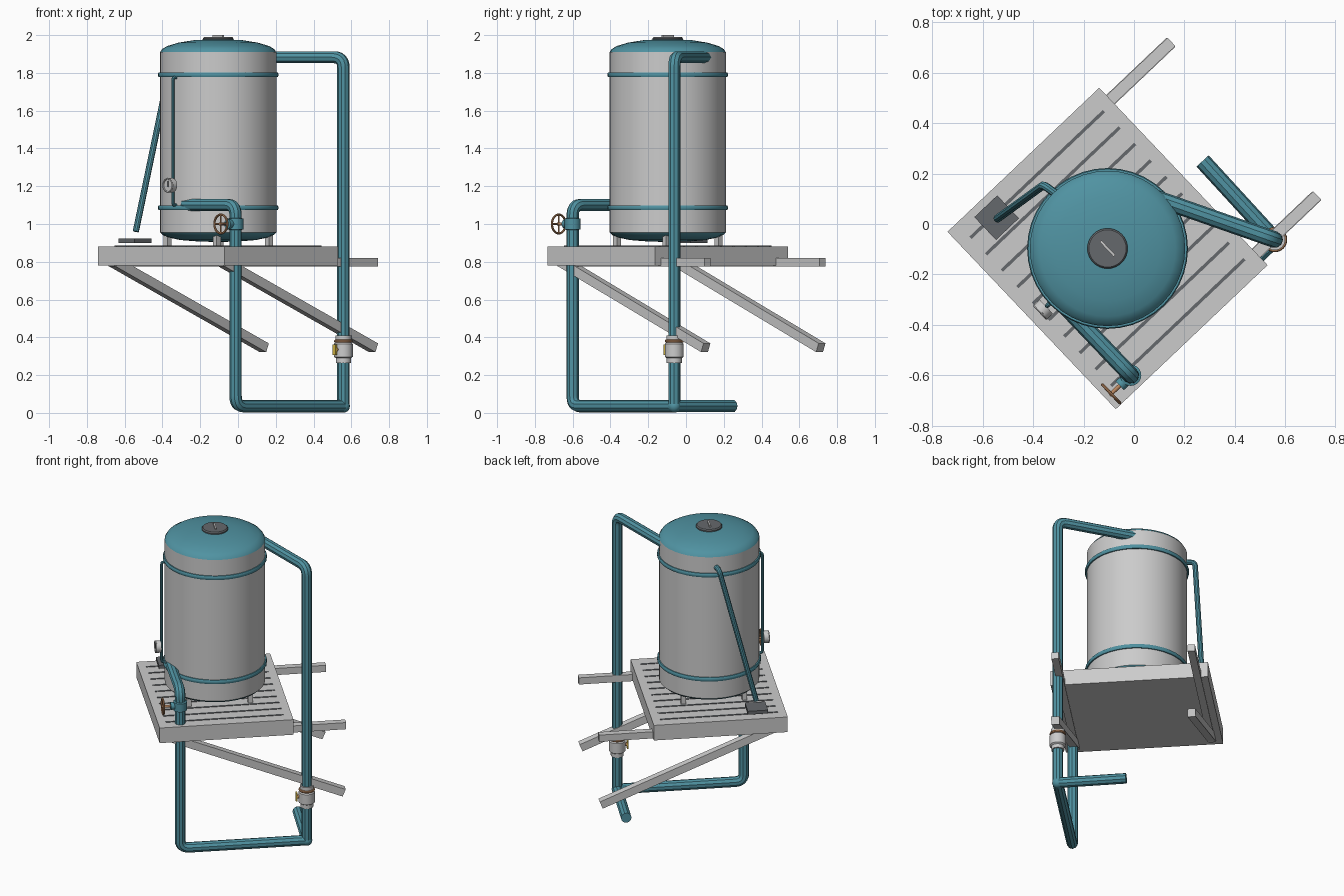
import bpy, bmesh, math
from mathutils import Vector

if "Cube" in bpy.data.objects:
    bpy.data.objects.remove(bpy.data.objects["Cube"])

# Platform frame: u runs towards the wall, v along the platform
ANG = math.radians(43.5)
U = Vector((math.cos(ANG), math.sin(ANG), 0))
V = Vector((math.sin(ANG), -math.cos(ANG), 0))
C = Vector((-0.105, -0.097, 0))


def L(u, v, z):
    return C + U * u + V * v + Vector((0, 0, z))


def material(name, rgb):
    m = bpy.data.materials.new(name)
    m.diffuse_color = (*rgb, 1)
    m.use_nodes = True
    m.node_tree.nodes["Principled BSDF"].inputs["Base Color"].default_value = m.diffuse_color
    return m


TEAL = material("teal_paint", (0.08, 0.29, 0.36))
DARK = material("dark_steel", (0.13, 0.14, 0.15))
COPPER = material("copper", (0.5, 0.25, 0.12))
YELLOW = material("yellow", (0.7, 0.5, 0.06))


def finish(o, name, mat=None, smooth=True):
    o.name = name
    if mat:
        o.data.materials.append(mat)
    if smooth:
        bpy.ops.object.select_all(action='DESELECT')
        o.select_set(True)
        bpy.context.view_layer.objects.active = o
        bpy.ops.object.shade_smooth_by_angle(angle=math.radians(35))
    return o


def box(name, loc, size, mat=None, axis=None):
    bpy.ops.mesh.primitive_cube_add(size=1, location=loc)
    o = bpy.context.object
    o.scale = size
    if axis is None:
        o.rotation_euler.z = ANG
    else:
        o.rotation_euler = axis.to_track_quat('X', 'Z').to_euler()
    return finish(o, name, mat, False)


def beam(name, a, b, w, mat=None):
    return box(name, (a + b) / 2, ((b - a).length, w, w), mat, b - a)


def rod(name, a, b, r, mat=None, n=20):
    a, b = Vector(a), Vector(b)
    bpy.ops.mesh.primitive_cylinder_add(vertices=n, radius=r, depth=(b - a).length, location=(a + b) / 2,
                                        rotation=(b - a).to_track_quat('Z', 'Y').to_euler())
    return finish(bpy.context.object, name, mat)


def ring(name, loc, R, r, mat, axis=Vector((0, 0, 1)), n=40):
    bpy.ops.mesh.primitive_torus_add(major_radius=R, minor_radius=r, major_segments=n, minor_segments=8,
                                     location=loc, rotation=axis.to_track_quat('Z', 'Y').to_euler())
    return finish(bpy.context.object, name, mat)


def lathe(name, centre, profile, mat=None, n=40):
    bm = bmesh.new()
    vs = [bm.verts.new((r, 0, z)) for r, z in profile]
    es = [bm.edges.new(p) for p in zip(vs, vs[1:])]
    bmesh.ops.spin(bm, geom=vs + es, cent=(0, 0, 0), axis=(0, 0, 1), angle=2 * math.pi, steps=n)
    bmesh.ops.remove_doubles(bm, verts=bm.verts, dist=1e-5)
    bmesh.ops.recalc_face_normals(bm, faces=bm.faces)
    me = bpy.data.meshes.new(name)
    bm.to_mesh(me)
    bm.free()
    o = bpy.data.objects.new(name, me)
    o.location = centre
    bpy.context.collection.objects.link(o)
    return finish(o, name, mat)


def pipe(name, pts, r, bend=0.055, mat=TEAL):
    # Round tube along a path with filleted corners
    pts = [Vector(p) for p in pts]
    path = [pts[0]]
    for p, q, s in zip(pts, pts[1:], pts[2:]):
        a, b = q + (p - q).normalized() * bend, q + (s - q).normalized() * bend
        for i in range(7):
            t = i / 6
            path.append(a * (1 - t) ** 2 + q * 2 * t * (1 - t) + b * t * t)
    path.append(pts[-1])
    cu = bpy.data.curves.new(name, 'CURVE')
    cu.dimensions = '3D'
    cu.bevel_depth, cu.bevel_resolution, cu.use_fill_caps = r, 3, True
    sp = cu.splines.new('POLY')
    sp.points.add(len(path) - 1)
    for k, p in zip(sp.points, path):
        k.co = (*p, 1)
    o = bpy.data.objects.new(name, cu)
    bpy.context.collection.objects.link(o)
    bpy.ops.object.select_all(action='DESELECT')
    o.select_set(True)
    bpy.context.view_layer.objects.active = o
    bpy.ops.object.convert(target='MESH')
    return finish(bpy.context.object, name, mat)


# Tank shell, domed ends and bands
lathe("tank_shell", C, [(0.308, 0.955), (0.308, 1.91)])
lathe("tank_top_dome", C, [(0.308, 1.908), (0.298, 1.925), (0.27, 1.942), (0.21, 1.96), (0.13, 1.973), (0, 1.98)], TEAL)
lathe("tank_bottom_dome", C, [(0.308, 0.957), (0.295, 0.942), (0.26, 0.928), (0.2, 0.915), (0.1, 0.907), (0, 0.905)], TEAL)
for i, z in enumerate((1.086, 1.79)):
    lathe(f"tank_band_{i}", C, [(0.3, z - 0.013), (0.315, z - 0.013), (0.319, z - 0.006), (0.319, z + 0.006),
                                (0.315, z + 0.013), (0.3, z + 0.013)], TEAL)

# Hatch with handle
lathe("hatch_cover", C, [(0.08, 1.96), (0.08, 1.983), (0.074, 1.99), (0, 1.99)], DARK, 32)
box("hatch_handle", L(0, 0, 1.994), (0.01, 0.08, 0.012))

# Tank legs
for i, (a, b) in enumerate(((1, 1), (1, -1), (-1, 1), (-1, -1))):
    box(f"tank_leg_{i}", L(0.19 * a, 0.19 * b, 0.925), (0.03, 0.03, 0.1))

# Platform with slot strips
box("platform", L(0, 0, 0.831), (0.83, 0.97, 0.102))
for i in range(10):
    box(f"platform_slot_{i}", L(0, -0.405 + 0.09 * i, 0.881), (0.73, 0.013, 0.008), DARK)

# Wall bracket arms and struts
for side, v in (("left", -0.42), ("right", 0.42)):
    beam(f"{side}_bracket_arm", L(-0.38, v, 0.797), L(0.748, v, 0.797), 0.045)
    beam(f"{side}_bracket_strut", L(-0.36, v, 0.797), L(0.735, v, 0.345), 0.05)

# Main pipes
R = 0.033
VX, VY = 0.558, -0.062
pipe("outlet_pipe", [(-0.28, -0.32, 1.1), (-0.013, -0.6, 1.1), (-0.013, -0.6, 0.036), (VX, VY, 0.036)], R)
pipe("overflow_pipe", [(0.08, 0.105, 1.883), (VX, VY, 1.883), (VX, VY, 0.036)], R)
pipe("drain_pipe", [(VX, VY, 0.036), (0.272, 0.25, 0.036)], R)
bpy.ops.mesh.primitive_uv_sphere_add(segments=16, ring_count=10, radius=0.0345, location=(VX, VY, 0.036))
finish(bpy.context.object, "pipe_joint", TEAL)

# Ball valve on the overflow pipe
lathe("ball_valve_body", (VX, VY, 0), [(0.03, 0.265), (0.04, 0.265), (0.04, 0.29), (0.05, 0.297), (0.05, 0.365),
                                       (0.042, 0.372), (0.042, 0.41), (0.03, 0.41)], None, 24)
ring("ball_valve_ring", (VX, VY, 0.38), 0.041, 0.009, COPPER, n=24)
vc = Vector((VX, VY, 0.335))
rod("ball_valve_stem", vc, vc - U * 0.065, 0.012, COPPER, 12)
box("ball_valve_handle", vc - U * 0.064, (0.01, 0.025, 0.055), YELLOW)

# Gate valve with handwheel
gv = Vector((-0.013, -0.6, 1.0))
lathe("gate_valve_body", (gv.x, gv.y, 0), [(0.03, 0.968), (0.042, 0.972), (0.042, 1.028), (0.03, 1.032)], TEAL, 24)
rod("gate_valve_bonnet", gv, gv - U * 0.06, 0.024, TEAL)
rod("handwheel_stem", gv, gv - U * 0.115, 0.008, COPPER, 12)
hub = gv - U * 0.107
ring("handwheel_rim", hub, 0.05, 0.006, COPPER, U, 28)
rod("handwheel_spoke_level", hub - V * 0.05, hub + V * 0.05, 0.004, COPPER, 8)
rod("handwheel_spoke_upright", hub - Vector((0, 0, 0.05)), hub + Vector((0, 0, 0.05)), 0.004, COPPER, 8)

# Level tube with dial gauge
pipe("level_tube", [L(-0.29, 0, 1.775), L(-0.33, 0, 1.775), L(-0.33, 0, 1.1), L(-0.29, 0, 1.1)], 0.009, 0.015)
rod("gauge_case", L(-0.335, 0, 1.205), L(-0.367, 0, 1.205), 0.038, None, 24)
ring("gauge_rim", L(-0.367, 0, 1.205), 0.035, 0.005, None, U, 24)
box("gauge_needle", L(-0.368, 0, 1.212), (0.004, 0.006, 0.03), DARK)

# Slanted vent pipe and its base block
pipe("vent_pipe", [(-0.27, 0.09, 1.84), (-0.358, 0.155, 1.84), (-0.541, 0.022, 0.96)], 0.0165, 0.025)
box("vent_block", (-0.545, 0.025, 0.911), (0.125, 0.125, 0.023), DARK)
